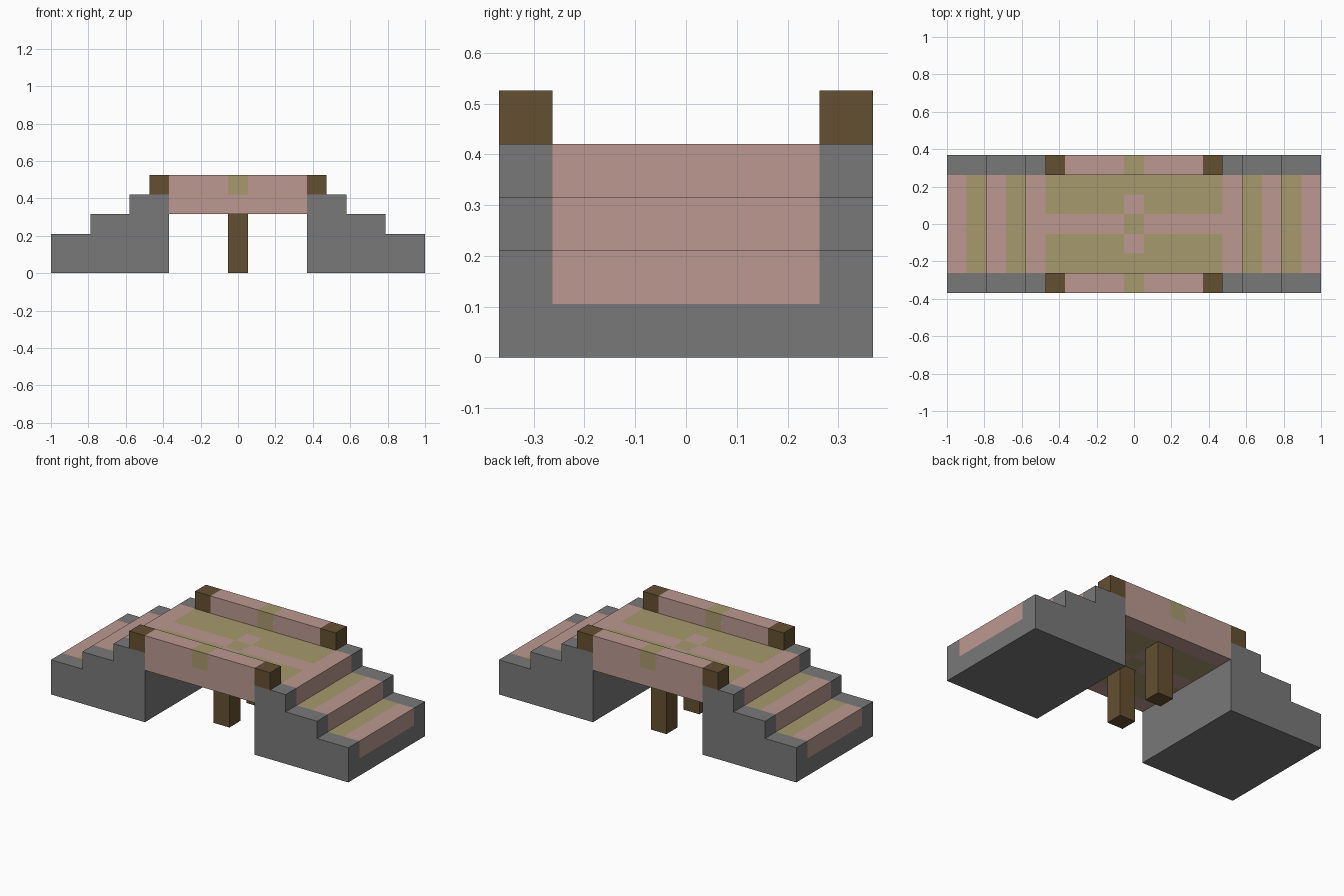
import bpy, bmesh
from mathutils import Vector

if "Cube" in bpy.data.objects:
    bpy.data.objects.remove(bpy.data.objects["Cube"], do_unlink=True)

U = 2 / 19  # one block of the model's grid


def material(name, r, g, b):
    m = bpy.data.materials.new(name)
    m.use_nodes = True
    m.diffuse_color = (r, g, b, 1)
    m.node_tree.nodes["Principled BSDF"].inputs["Base Color"].default_value = (r, g, b, 1)
    return m


STONE, PINK, OLIVE, WOOD = range(4)
PALETTE = [material("stone_grey", .19, .19, .19), material("dusty_pink", .50, .315, .28),
           material("olive_tan", .39, .32, .155), material("dark_wood", .13, .08, .032)]


def prism(name, profile, y0, y1, rule, cuts=None):
    """Extrude an x-z profile along y, cut it on grid planes, colour faces by rule."""
    bm = bmesh.new()
    face = bm.faces.new([bm.verts.new((x, y0, z)) for x, z in profile])
    ext = bmesh.ops.extrude_face_region(bm, geom=[face])
    verts = [v for v in ext["geom"] if isinstance(v, bmesh.types.BMVert)]
    bmesh.ops.translate(bm, vec=(0, y1 - y0, 0), verts=verts)
    for axis, places in (cuts or {}).items():
        no = Vector([axis == a for a in "xyz"])
        for p in places:
            bmesh.ops.bisect_plane(bm, geom=bm.verts[:] + bm.edges[:] + bm.faces[:],
                                   plane_co=no * p, plane_no=no)
    bmesh.ops.recalc_face_normals(bm, faces=bm.faces[:])
    bm.normal_update()
    for f in bm.faces:
        f.material_index = rule(f.calc_center_median(), f.normal)
    bmesh.ops.scale(bm, vec=(U, U, U), verts=bm.verts[:])
    me = bpy.data.meshes.new(name)
    bm.to_mesh(me)
    bm.free()
    for m in PALETTE:
        me.materials.append(m)
    ob = bpy.data.objects.new(name, me)
    bpy.context.collection.objects.link(ob)
    return ob


def rect(x0, x1, z0, z1):
    return [(x0, z0), (x1, z0), (x1, z1), (x0, z1)]


def stair_rule(c, n):
    x, y = abs(c.x), abs(c.y)
    outward = n.x * c.x > 0.5
    if y > 2.5 or c.z < 1 or not (outward or n.z > 0.5):
        return STONE
    if n.z > 0.5:
        if x < 4.5:
            return OLIVE if y > 0.5 else PINK
        if 5.5 < x < 6.5 or 7.5 < x < 8.5:
            return OLIVE
    return PINK


def deck_rule(c, n):
    x, y = abs(c.x), abs(c.y)
    if abs(n.z) < 0.5 or y > 2.5:
        return PINK
    if x < 0.5:
        return PINK if 0.5 < y < 1.5 else OLIVE
    return OLIVE if y > 0.5 else PINK


def rail_rule(c, n):
    x = abs(c.x)
    return WOOD if x > 3.5 else OLIVE if x < 0.5 else PINK


# Stepped stone ramps with a painted runner
steps = [(3.5, 0), (9.5, 0), (9.5, 2), (7.5, 2), (7.5, 3), (5.5, 3), (5.5, 4), (3.5, 4)]
for side, s in (("left", 1), ("right", -1)):
    prism(side + "_stairs", [(s * x, z) for x, z in steps], -3.5, 3.5, stair_rule,
          {"x": [s * p for p in (4.5, 6.5, 8.5)], "y": (-2.5, -.5, .5, 2.5), "z": (1,)})

# Deck slab with an inlaid pattern
prism("deck", rect(-3.5, 3.5, 3, 4), -3.5, 3.5, deck_rule,
      {"x": (-.5, .5), "y": (-2.5, -1.5, -.5, .5, 1.5, 2.5)})

# Railings with wooden end blocks
for name, y in (("front_railing", -3.5), ("back_railing", 2.5)):
    prism(name, rect(-4.5, 4.5, 4, 5), y, y + 1, rail_rule, {"x": (-3.5, -.5, .5, 3.5)})

# Support posts under the deck
for name, y in (("front_post", -1.5), ("back_post", 1.5)):
    prism(name, rect(-.5, .5, 0, 3), y, y + 1, lambda c, n: WOOD)
